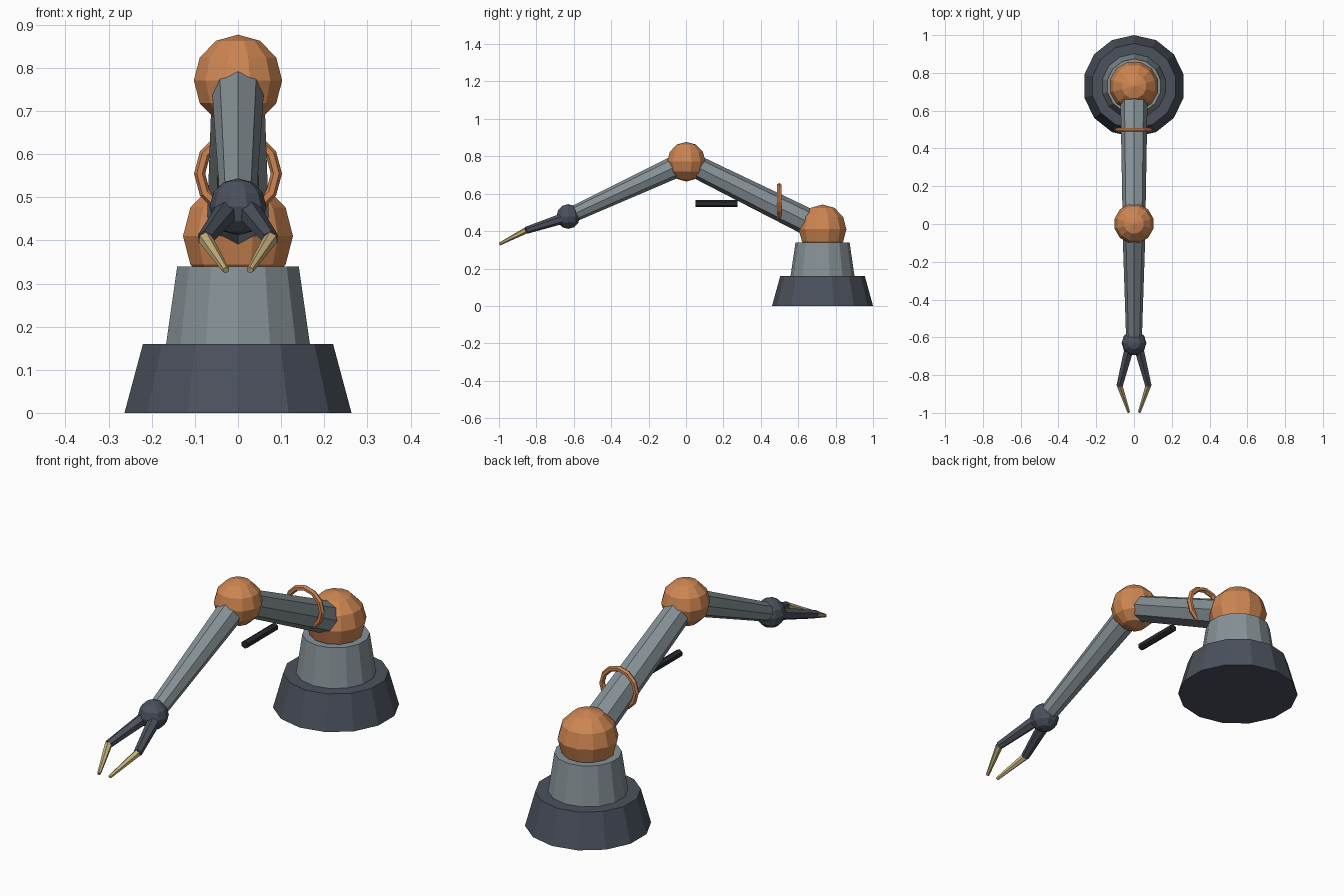
import bpy, math
from mathutils import Vector

if "Cube" in bpy.data.objects:
    bpy.data.objects.remove(bpy.data.objects["Cube"])


def material(name, rgb):
    m = bpy.data.materials.new(name)
    m.diffuse_color = (*rgb, 1)
    m.use_nodes = True
    m.node_tree.nodes["Principled BSDF"].inputs["Base Color"].default_value = m.diffuse_color
    return m


SLATE = material("dark_slate", (0.070, 0.082, 0.108))
GREY = material("steel_grey", (0.24, 0.285, 0.305))
ORANGE = material("joint_orange", (0.62, 0.24, 0.085))
BRASS = material("brass", (0.56, 0.43, 0.20))
BLACK = material("rod_black", (0.022, 0.022, 0.027))


def finish(name, mat):
    ob = bpy.context.object
    ob.name = name
    ob.data.materials.append(mat)
    return ob


def tapered(name, start, end, r1, r2, sides, mat):
    """Flat-faced tapered bar from start to end."""
    a, b = Vector(start), Vector(end)
    d = b - a
    bpy.ops.mesh.primitive_cone_add(vertices=sides, radius1=r1, radius2=r2,
                                    depth=d.length, location=(a + b) / 2)
    ob = finish(name, mat)
    if abs(d.x) + abs(d.y) > 1e-6:
        ob.rotation_euler = d.to_track_quat('Z', 'Y').to_euler()
    return ob


def ball(name, centre, r, segments, rings, mat):
    bpy.ops.mesh.primitive_uv_sphere_add(segments=segments, ring_count=rings, radius=r,
                                         location=centre,
                                         rotation=(0, 0, math.pi / segments))
    return finish(name, mat)


SHOULDER = (0, 0.73, 0.41)
ELBOW = (0, 0.002, 0.771)
WRIST = (0, -0.63, 0.478)

# pedestal
tapered("base", (0, 0.73, 0), (0, 0.73, 0.16), 0.27, 0.226, 14, SLATE)
tapered("turret", (0, 0.73, 0.16), (0, 0.73, 0.34), 0.171, 0.1445, 14, GREY)

# joints
ball("shoulder_joint", SHOULDER, 0.132, 12, 6, ORANGE)
ball("elbow_joint", ELBOW, 0.106, 12, 6, ORANGE)
ball("wrist_joint", WRIST, 0.066, 10, 6, SLATE)

# arm segments
tapered("upper_arm", SHOULDER, ELBOW, 0.073, 0.060, 8, GREY)
tapered("forearm", ELBOW, WRIST, 0.062, 0.041, 8, GREY)

# cable ring around the upper arm
bpy.ops.mesh.primitive_torus_add(major_segments=12, minor_segments=6, major_radius=0.089,
                                 minor_radius=0.013, location=(0, 0.498, 0.555),
                                 rotation=(math.pi / 2, 0, 0))
finish("cable_ring", ORANGE)

# loose rod under the upper arm
tapered("rod", (0, 0.05, 0.547), (0, 0.275, 0.547), 0.018, 0.018, 6, BLACK)

# gripper: one finger per side
for side, s in (("left", -1), ("right", 1)):
    knuckle = (s * 0.076, -0.855, 0.404)
    tapered(side + "_finger", (s * 0.022, -0.645, 0.472), knuckle, 0.029, 0.019, 6, SLATE)
    tapered(side + "_fingertip", knuckle, (s * 0.028, -0.996, 0.331), 0.017, 0.008, 6, BRASS)
